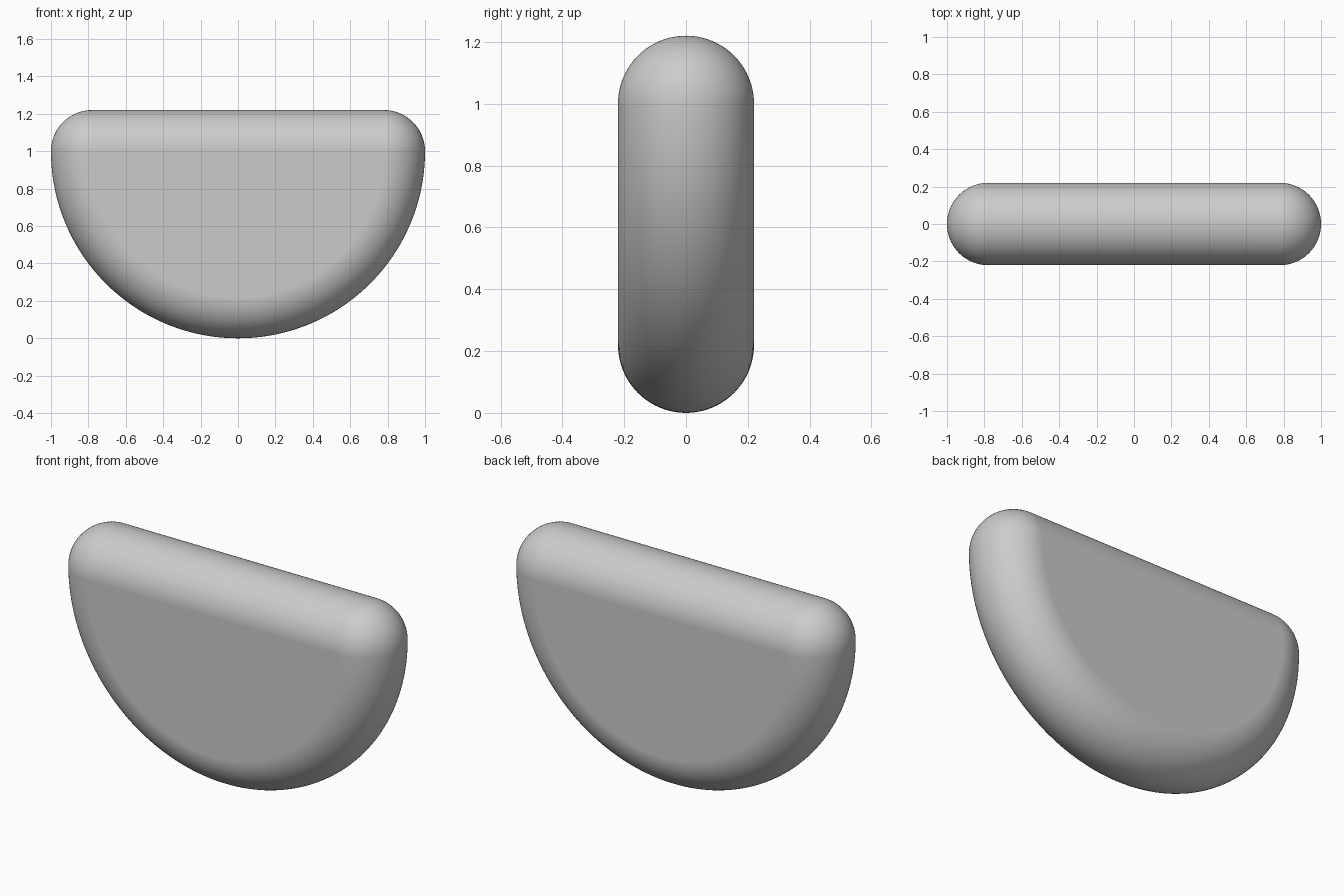
import bpy
import bmesh
from math import sin, cos, pi

if "Cube" in bpy.data.objects:
    bpy.data.objects.remove(bpy.data.objects["Cube"])

CORE = 0.78      # radius of the flat half-disc face
ROUND = 0.22     # full-round edge radius (half the thickness)
CENTRE_Z = 1.0
ARC, CORNER, EDGE = 96, 18, 40


def outline(r):
    """Half-disc outline grown outward by r, with rounded top corners."""
    pts = []
    for i in range(ARC + 1):                      # curved belly, left to right
        a = pi + pi * i / ARC
        pts.append(((CORE + r) * cos(a), CENTRE_Z + (CORE + r) * sin(a)))
    for cx, start in ((CORE, 0), (-CORE, pi / 2)):  # top corners
        for i in range(CORNER + 1):
            a = start + pi / 2 * i / CORNER
            pts.append((cx + r * cos(a), CENTRE_Z + r * sin(a)))
    return pts


# Stack outlines from front face to back face
bm = bmesh.new()
rings = []
for k in range(EDGE + 1):
    a = pi * k / EDGE
    y, r = -ROUND * cos(a), ROUND * sin(a)
    rings.append([bm.verts.new((x, y, z)) for x, z in outline(r)])

# Rounded rim
n = len(rings[0])
for lower, upper in zip(rings, rings[1:]):
    for i in range(n):
        j = (i + 1) % n
        bm.faces.new((lower[i], lower[j], upper[j], upper[i]))

# Flat front and back faces
bm.faces.new(rings[0])
bm.faces.new(rings[-1])
bmesh.ops.remove_doubles(bm, verts=bm.verts, dist=1e-5)
bmesh.ops.recalc_face_normals(bm, faces=bm.faces)

mesh = bpy.data.meshes.new("rounded_half_disc")
bm.to_mesh(mesh)
bm.free()
body = bpy.data.objects.new("rounded_half_disc", mesh)
bpy.context.collection.objects.link(body)

# Smooth shading, with the flat faces kept flat
mesh.shade_smooth()
body.modifiers.new("flat_face_normals", 'WEIGHTED_NORMAL')
